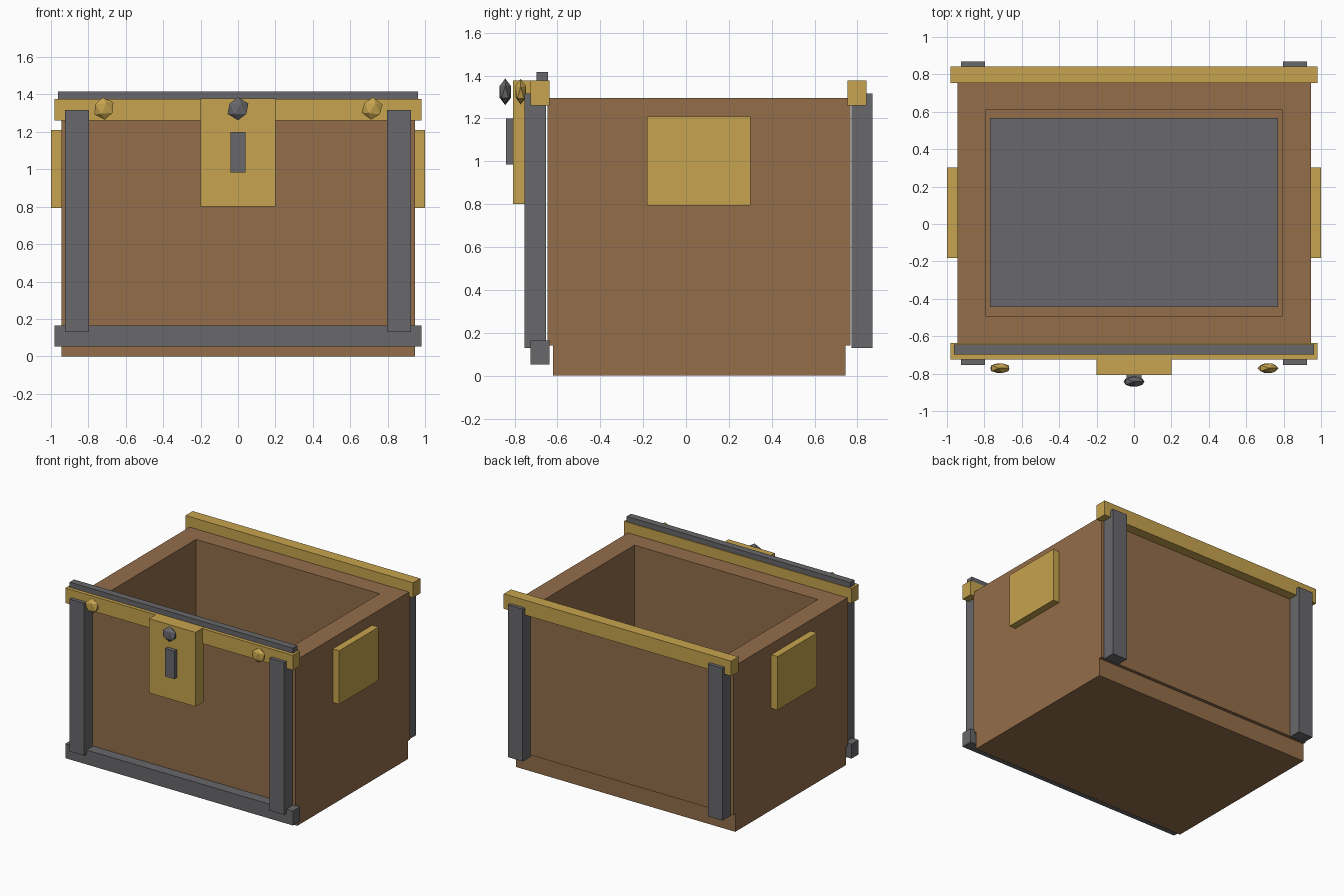
import bpy, bmesh
from mathutils import Matrix, Vector

if "Cube" in bpy.data.objects:
    bpy.data.objects.remove(bpy.data.objects["Cube"])


def material(name, rgb):
    m = bpy.data.materials.new(name)
    m.diffuse_color = (*rgb, 1)
    m.use_nodes = True
    m.node_tree.nodes["Principled BSDF"].inputs["Base Color"].default_value = m.diffuse_color
    return m


WOOD = material("brown_wood", (0.292, 0.155, 0.068))
IRON = material("grey_iron", (0.138, 0.138, 0.147))
GOLD = material("gold_brass", (0.565, 0.367, 0.077))


def finish(name, bm, mat):
    me = bpy.data.meshes.new(name)
    bm.to_mesh(me)
    bm.free()
    me.materials.append(mat)
    ob = bpy.data.objects.new(name, me)
    bpy.context.collection.objects.link(ob)
    return ob


def box(name, x, y, z, mat):
    """Box from (min, max) ranges on each axis."""
    lo, hi = Vector((x[0], y[0], z[0])), Vector((x[1], y[1], z[1]))
    bm = bmesh.new()
    bmesh.ops.create_cube(bm, size=1)
    bmesh.ops.scale(bm, vec=hi - lo, verts=bm.verts)
    bmesh.ops.translate(bm, vec=(lo + hi) / 2, verts=bm.verts)
    return finish(name, bm, mat)


def stud(name, loc, radius, turn, mat):
    """Flattened faceted stud facing the front."""
    bm = bmesh.new()
    bmesh.ops.create_icosphere(bm, subdivisions=1, radius=radius)
    bmesh.ops.transform(bm, verts=bm.verts, matrix=Matrix.Translation(loc)
                        @ Matrix.Rotation(turn, 4, 'Y')
                        @ Matrix.Diagonal((1, 0.5, 1, 1)))
    return finish(name, bm, mat)


# Wooden box: base, floor and four thick walls
box("base", (-0.945, 0.945), (-0.62, 0.743), (0, 0.14), WOOD)
box("floor", (-0.79, 0.79), (-0.494, 0.612), (0.14, 0.25), WOOD)
box("floor_lining", (-0.77, 0.77), (-0.444, 0.567), (0.25, 0.27), IRON)
box("front_wall", (-0.945, 0.945), (-0.645, -0.494), (0.14, 1.295), WOOD)
box("back_wall", (-0.945, 0.945), (0.612, 0.768), (0.14, 1.295), WOOD)

# Mirrored parts: side walls, handle plates, corner posts and brass studs
for s, side in ((-1, "left"), (1, "right")):
    def span(a, b):
        return sorted((s * a, s * b))
    box(side + "_wall", span(0.79, 0.945), (-0.494, 0.612), (0.14, 1.295), WOOD)
    box(side + "_handle_plate", span(0.945, 1.0), (-0.183, 0.301), (0.793, 1.21), GOLD)
    box(side + "_front_post", span(0.797, 0.924), (-0.753, -0.652), (0.13, 1.316), IRON)
    box(side + "_back_post", span(0.797, 0.924), (0.772, 0.87), (0.13, 1.316), IRON)
    stud(side + "_brass_stud", (s * 0.717, -0.771, 1.325), 0.06, s * 0.1, GOLD)

# Rails along the front and back
box("front_top_rail", (-0.98, 0.98), (-0.725, -0.636), (1.26, 1.376), GOLD)
box("back_top_rail", (-0.98, 0.98), (0.754, 0.843), (1.26, 1.376), GOLD)
box("front_bottom_rail", (-0.98, 0.98), (-0.725, -0.636), (0.052, 0.164), IRON)
box("front_top_strip", (-0.962, 0.962), (-0.697, -0.643), (1.376, 1.416), IRON)

# Lock: plate, keyhole bar and iron stud
box("lock_plate", (-0.2, 0.2), (-0.808, -0.712), (0.8, 1.378), GOLD)
box("keyhole_bar", (-0.04, 0.04), (-0.84, -0.80), (0.984, 1.2), IRON)
stud("lock_stud", (0, -0.843, 1.324), 0.062, 0, IRON)
